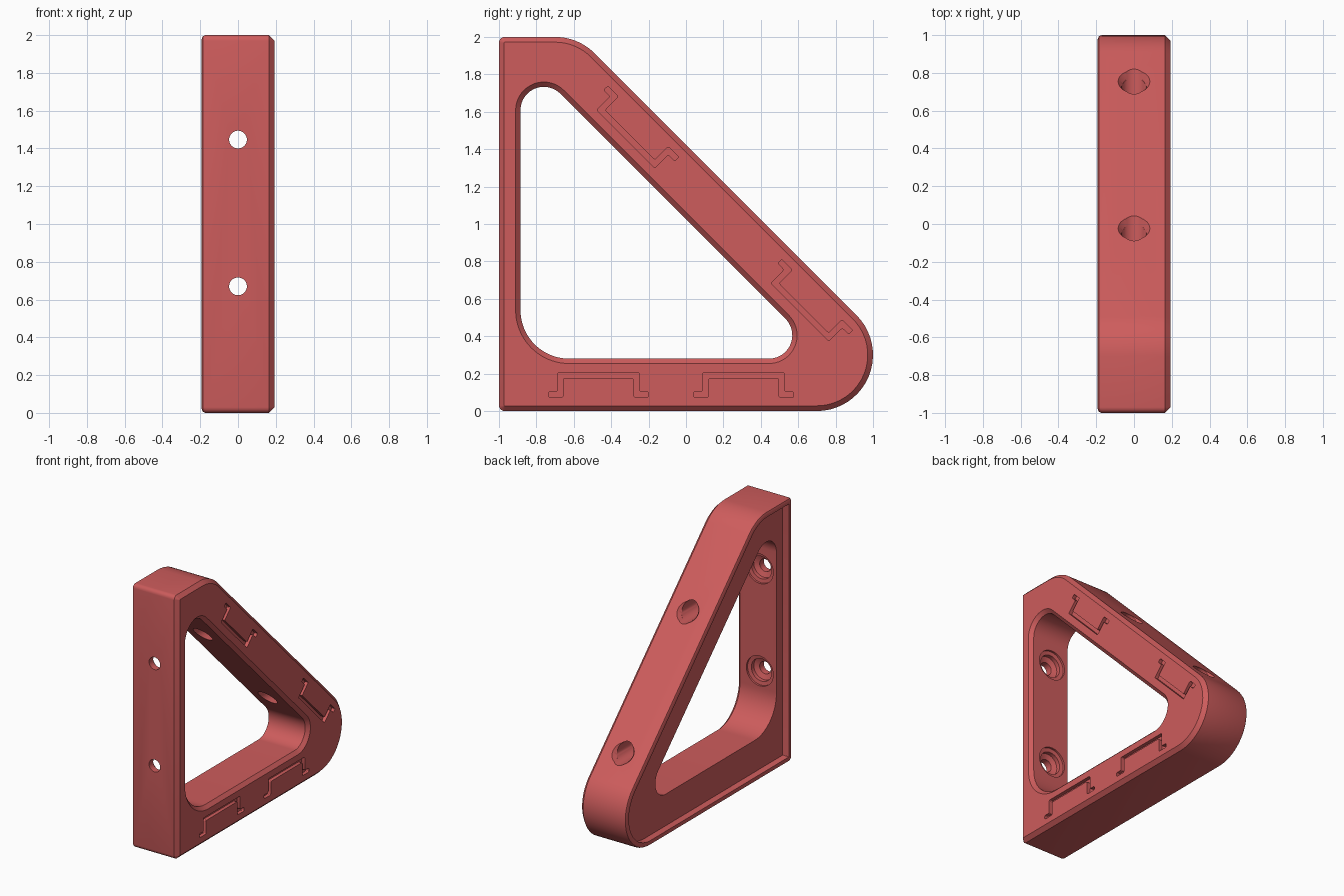
import bpy, bmesh, math
from mathutils import Vector

if "Cube" in bpy.data.objects:
    bpy.data.objects.remove(bpy.data.objects["Cube"])

red = bpy.data.materials.new("soft_red")
red.diffuse_color = (0.61, 0.107, 0.107, 1)
red.use_nodes = True
red.node_tree.nodes["Principled BSDF"].inputs["Base Color"].default_value = red.diffuse_color


def rounded_loop(corners, radii, offset):
    """Counter-clockwise polygon grown by offset, with filleted corners."""
    pts = [Vector(c) for c in corners]
    n, out = len(pts), []
    for i in range(n):
        p, a, b = pts[i], pts[i - 1], pts[(i + 1) % n]
        d1, d2 = (p - a).normalized(), (b - p).normalized()
        n1, n2 = Vector((d1.y, -d1.x)), Vector((d2.y, -d2.x))
        r = max(radii[i] + offset, 0.003)
        miter = (n1 + n2) / (1 + n1.dot(n2))
        centre = p + miter * (offset - r)
        a0, turn = math.atan2(n1.y, n1.x), n1.angle(n2)
        steps = 20 if radii[i] > 0.1 else 4
        for k in range(steps + 1):
            t = a0 + turn * k / steps
            out.append(centre + Vector((math.cos(t), math.sin(t))) * r)
    return out


def finish(name, bm):
    bmesh.ops.recalc_face_normals(bm, faces=bm.faces)
    me = bpy.data.meshes.new(name)
    bm.to_mesh(me)
    bm.free()
    me.materials.append(red)
    ob = bpy.data.objects.new(name, me)
    bpy.context.collection.objects.link(ob)
    return ob


def skin(bm, loops):
    """Quad strips between successive vertex loops."""
    for a, b in zip(loops, loops[1:]):
        for i in range(len(a)):
            j = (i + 1) % len(a)
            bm.faces.new((a[i], a[j], b[j], b[i]))


def ring_face(bm, a, b):
    """Flat face between an outer and an inner loop."""
    edges = [bm.edges.get((l[i - 1], l[i])) for l in (a, b) for i in range(len(l))]
    bmesh.ops.triangle_fill(bm, edges=edges, use_beauty=True)


# Triangular frame: chamfered right side, recessed left side with a thin rim
OUTER = [(-1, 0), (1.424, 0), (-0.576, 2), (-1, 2)]
OUTER_R = [0.03, 0.3, 0.3, 0.03]
HOLE = [(-0.885, 0.28), (0.745, 0.28), (-0.885, 1.91)]
HOLE_R = [0.26, 0.125, 0.125]
bm = bmesh.new()


def section(corners, radii, x, off):
    return [bm.verts.new((x, p.x, p.y)) for p in rounded_loop(corners, radii, off)]


outer = [section(OUTER, OUTER_R, x, o) for x, o in (
    (0.192, -0.028), (0.164, 0), (-0.172, 0), (-0.186, -0.006), (-0.192, -0.02),
    (-0.192, -0.04), (-0.14, -0.04))]
inner = [section(HOLE, HOLE_R, x, o) for x, o in ((-0.14, 0), (0.166, 0), (0.192, 0.026))]
skin(bm, outer)
skin(bm, inner)
ring_face(bm, outer[0], inner[-1])
ring_face(bm, outer[-1], inner[0])
frame = finish("bracket_frame", bm)


def lathe(name, profile, origin, axis, n=40):
    """Closed solid of revolution; profile holds (distance, radius)."""
    bm = bmesh.new()
    q = Vector(axis).to_track_quat('Z', 'Y')
    loops = [[bm.verts.new(Vector(origin) + q @ Vector((
        r * math.cos(2 * math.pi * k / n), r * math.sin(2 * math.pi * k / n), d)))
        for k in range(n)] for d, r in profile]
    skin(bm, loops)
    bm.faces.new(loops[0])
    bm.faces.new(loops[-1])
    return finish(name, bm)


def groove(name, mid, u, v):
    """Clip-shaped channel of constant width; u runs along it, v to its raised bar."""
    path = [(-0.268, -0.051), (-0.204, -0.051), (-0.204, 0.051),
            (0.204, 0.051), (0.204, -0.051), (0.268, -0.051)]
    path = [Vector(p) for p in path]
    w, left, right = 0.015, [], []
    for i, p in enumerate(path):
        d = [(b - a).normalized() for a, b in zip(path[max(i - 1, 0):i + 2], path[max(i - 1, 0) + 1:i + 2])]
        nn = [Vector((-e.y, e.x)) for e in d]
        m = sum(nn, Vector((0, 0))) / (1 + nn[0].dot(nn[-1])) * (2 / len(nn) if len(nn) == 1 else 1)
        if len(nn) == 1:
            m = nn[0]
        left.append(p + m * w)
        right.append(p - m * w)
    outline = right + left[::-1]
    bm = bmesh.new()
    u, v, mid = Vector(u).normalized(), Vector(v).normalized(), Vector(mid)
    flat = [mid + u * p.x + v * p.y for p in outline]
    loops = [[bm.verts.new((x, p.x, p.y)) for p in flat] for x in (0.165, 0.25)]
    skin(bm, loops)
    bm.faces.new(loops[0])
    bm.faces.new(loops[1])
    # soften the corners of the channel
    ups = [e for e in bm.edges if abs(e.verts[0].co.x - e.verts[1].co.x) > 0.05]
    bmesh.ops.bevel(bm, geom=ups, offset=0.009, segments=3, affect='EDGES', profile=0.5)
    return finish(name, bm)


cutters = []
# Screw holes with seats, and the tool holes in line with them
for z in (0.67, 1.447):
    cutters.append(lathe("screw_hole_cutter", [
        (-1.1, 0.047), (-0.95, 0.047), (-0.935, 0.085), (-0.905, 0.085), (-0.9, 0.113),
        (-0.87, 0.113), (-0.86, 0.066), (1.3, 0.066)], (0, 0, z), (0, 1, 0)))
    cutters.append(lathe("hole_mouth_cutter", [(-0.03, 0.06), (0.02, 0.1)],
                         (0, 1.424 - z, z), (0, 1, 1)))
# Clip channels on the lower bar and on the sloping bar
for y in (-0.468, 0.308):
    cutters.append(groove("lower_clip_cutter", (y, 0.139), (1, 0), (0, 1)))
for y, z in ((-0.275, 1.501), (0.655, 0.575)):
    cutters.append(groove("slope_clip_cutter", (y, z), (1, -1), (-1, -1)))

bpy.context.view_layer.objects.active = frame
for c in cutters:
    m = frame.modifiers.new("cut", 'BOOLEAN')
    m.operation, m.solver, m.object = 'DIFFERENCE', 'EXACT', c
    bpy.ops.object.modifier_apply(modifier=m.name)
    bpy.data.objects.remove(c)

bpy.ops.object.select_all(action='DESELECT')
frame.select_set(True)
bpy.ops.object.shade_smooth_by_angle(angle=math.radians(25))
